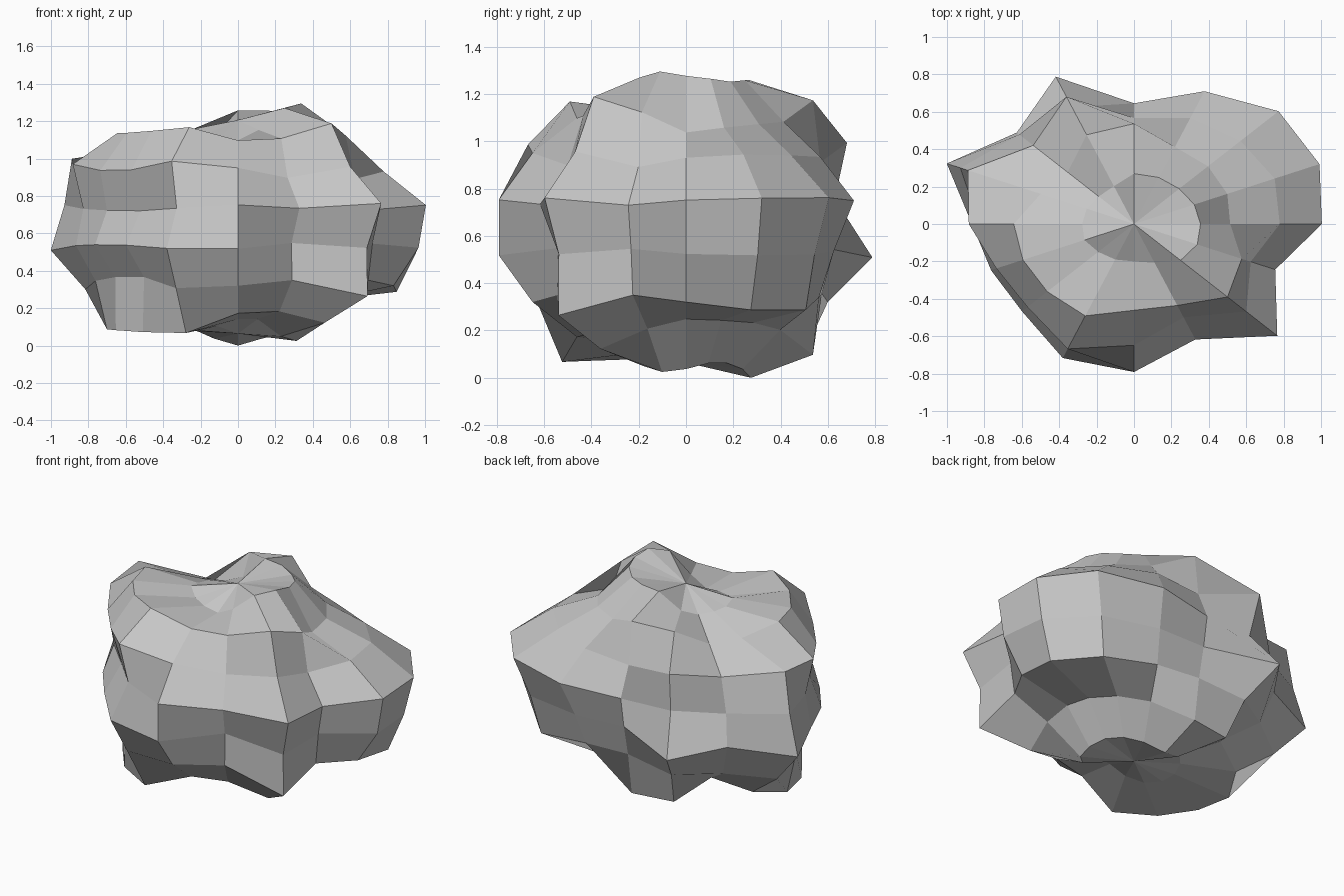
import bpy
import bmesh
from math import acos, atan2, pi

# Remove the default cube if present
default_cube = bpy.data.objects.get("Cube")
if default_cube:
    bpy.data.objects.remove(default_cube, do_unlink=True)

# Lumpiness of the boulder: one row per ring from the top down,
# one value per segment counter-clockwise from +x, in percent of the radius
RING_SWELL = [
    [104, 102, 100, 101, 101, 82, 78, 80, 81, 84, 79, 77, 75, 84, 103, 107],
    [80, 84, 87, 89, 107, 103, 78, 84, 100, 100, 102, 106, 92, 94, 110, 97],
    [90, 94, 93, 91, 84, 109, 88, 111, 102, 92, 93, 107, 96, 80, 98, 78],
    [102, 109, 111, 100, 84, 88, 88, 102, 84, 77, 75, 87, 103, 87, 110, 83],
    [98, 103, 100, 88, 80, 111, 90, 110, 88, 84, 86, 101, 103, 76, 99, 79],
    [96, 106, 106, 90, 85, 96, 92, 102, 88, 82, 82, 100, 96, 87, 113, 87],
    [77, 78, 80, 86, 107, 107, 85, 100, 109, 110, 112, 113, 92, 90, 102, 85],
    [97, 93, 93, 97, 103, 97, 85, 85, 88, 90, 90, 86, 80, 80, 95, 99],
]
POLE_SWELL = 87
SEGMENTS = len(RING_SWELL[0])
RINGS = len(RING_SWELL) + 1

# Overall proportions of the boulder
WIDTH, DEPTH, HEIGHT = 1.0, 0.78, 0.656
CENTRE_HEIGHT = 0.635


def swell_at(direction):
    """Radius factor for a point of the unit sphere, by ring and segment."""
    ring = round(acos(max(-1, min(1, direction.z))) / pi * RINGS)
    if ring in (0, RINGS):
        return POLE_SWELL / 100
    turn = atan2(direction.y, direction.x) / (2 * pi)
    segment = round(turn * SEGMENTS) % SEGMENTS
    return RING_SWELL[ring - 1][segment] / 100


def make_material(name, colour):
    material = bpy.data.materials.new(name)
    material.use_nodes = True
    material.diffuse_color = colour
    shader = next(node for node in material.node_tree.nodes
                  if node.type == "BSDF_PRINCIPLED")
    shader.inputs["Base Color"].default_value = colour
    return material


# Boulder: a coarse sphere pushed in and out, then squashed
bm = bmesh.new()
bmesh.ops.create_uvsphere(bm, u_segments=SEGMENTS, v_segments=RINGS, radius=1)
for vert in bm.verts:
    vert.co *= swell_at(vert.co.normalized())
bmesh.ops.scale(bm, vec=(WIDTH, DEPTH, HEIGHT), verts=bm.verts)
bmesh.ops.translate(bm, vec=(0, 0, CENTRE_HEIGHT), verts=bm.verts)
bmesh.ops.recalc_face_normals(bm, faces=bm.faces)
for face in bm.faces:
    face.smooth = False

mesh = bpy.data.meshes.new("boulder")
bm.to_mesh(mesh)
bm.free()
mesh.materials.append(make_material("stone grey", (0.57, 0.57, 0.57, 1)))
boulder = bpy.data.objects.new("boulder", mesh)
bpy.context.scene.collection.objects.link(boulder)
